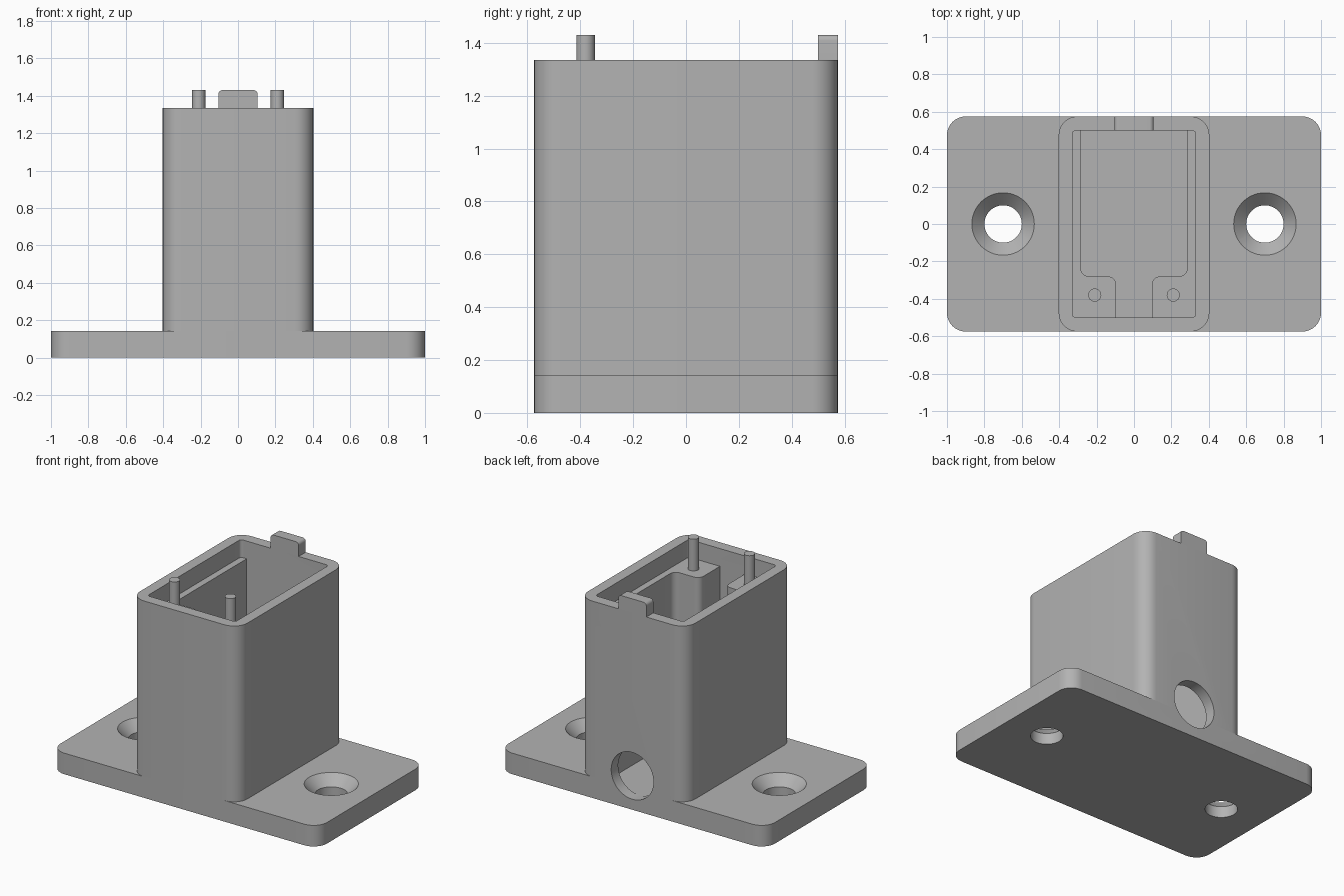
import bpy, bmesh, math
from mathutils import Matrix

if "Cube" in bpy.data.objects:
    bpy.data.objects.remove(bpy.data.objects["Cube"], do_unlink=True)

grey = bpy.data.materials.new("plain_grey")
grey.use_nodes = True
colour = (0.45, 0.45, 0.45, 1)
grey.diffuse_color = colour
grey.node_tree.nodes["Principled BSDF"].inputs["Base Color"].default_value = colour

HALF_Y, PLATE_TOP, TOWER_TOP, PEG_TOP = 0.575, 0.143, 1.335, 1.43
LEDGE, FLOOR = 1.215, 0.07


def finish(name, bm):
    bmesh.ops.recalc_face_normals(bm, faces=bm.faces[:])
    mesh = bpy.data.meshes.new(name)
    bm.to_mesh(mesh)
    bm.free()
    mesh.materials.append(grey)
    obj = bpy.data.objects.new(name, mesh)
    bpy.context.collection.objects.link(obj)
    return obj


def rounded(corners, steps=8):
    """Outline from (x, y, radius) right-angled corners."""
    pts, n = [], len(corners)
    for i, (x, y, r) in enumerate(corners):
        if r == 0:
            pts.append((x, y))
            continue
        dirs = []
        for j in (i - 1, (i + 1) % n):
            dx, dy = corners[j][0] - x, corners[j][1] - y
            d = math.hypot(dx, dy)
            dirs.append((dx / d, dy / d))
        (ax, ay), (bx, by) = dirs
        for k in range(steps + 1):
            t = k / steps * math.pi / 2
            u, v = r * (1 - math.sin(t)), r * (1 - math.cos(t))
            pts.append((x + ax * u + bx * v, y + ay * u + by * v))
    return pts


def rect(hx, hy, r):
    return rounded([(-hx, -hy, r), (hx, -hy, r), (hx, hy, r), (-hx, hy, r)])


def prism(name, outline, low, high, axis="z"):
    """Extrude an outline along z, or an x-z outline along y."""
    place = (lambda p, h: (p[0], p[1], h)) if axis == "z" else (lambda p, h: (p[0], h, p[1]))
    bm = bmesh.new()
    face = bm.faces.new([bm.verts.new(place(p, low)) for p in outline])
    new = bmesh.ops.extrude_face_region(bm, geom=[face])["geom"]
    verts = [v for v in new if isinstance(v, bmesh.types.BMVert)]
    bmesh.ops.translate(bm, verts=verts, vec=place((0, 0), high - low))
    return finish(name, bm)


def circle(cx, cy, r, n=48):
    return [(cx + r * math.cos(i * math.tau / n), cy + r * math.sin(i * math.tau / n))
            for i in range(n)]


def cone(name, x, r1, r2, z1, z2):
    bm = bmesh.new()
    bmesh.ops.create_cone(bm, cap_ends=True, segments=48, radius1=r1, radius2=r2,
                          depth=z2 - z1, matrix=Matrix.Translation((x, 0, (z1 + z2) / 2)))
    return finish(name, bm)


def carve(obj, cutters):
    for c in cutters:
        mod = obj.modifiers.new("cut", "BOOLEAN")
        mod.operation, mod.solver, mod.object = "DIFFERENCE", "EXACT", c
    graph = bpy.context.evaluated_depsgraph_get()
    graph.update()
    mesh = bpy.data.meshes.new_from_object(obj.evaluated_get(graph))
    obj.modifiers.clear()
    obj.data = mesh


# Base plate and hollow tower
plate = prism("base_plate", rect(1, HALF_Y, 0.1), 0, PLATE_TOP)
tower = prism("tower", rect(0.403, HALF_Y, 0.1), PLATE_TOP, TOWER_TOP)

# Cutters: upper recess, deep well with front slot, cable hole
recess = prism("recess_cutter", rect(0.33, 0.5, 0.02), LEDGE, 1.5)
half = [(0.095, -0.5, 0), (0.095, -0.28, 0.045), (0.285, -0.28, 0.045), (0.285, 0.5, 0)]
well = prism("well_cutter", rounded(half + [(-x, y, r) for x, y, r in reversed(half)]),
             FLOOR, LEDGE + 0.05)
cable = prism("cable_hole_cutter", circle(0, 0.23, 0.159), 0.45, 0.7, "y")

# Countersunk screw holes
screws = []
for x in (-0.7, 0.7):
    screws.append(cone("screw_cutter", x, 0.1, 0.1, -0.1, 0.3))
    screws.append(cone("countersink_cutter", x, 0.1, 0.177, 0.076, PLATE_TOP + 0.01))

carve(plate, [well, cable] + screws)
carve(tower, [recess, well, cable])
for c in [recess, well, cable] + screws:
    bpy.data.objects.remove(c, do_unlink=True)

# Locating pins on the ledges and the rear tab
parts = [plate, tower]
for side, x in (("right", -0.21), ("left", 0.21)):
    parts.append(prism(side + "_pin", circle(x, -0.38, 0.035, 32), LEDGE, PEG_TOP))
tab = rounded([(-0.105, TOWER_TOP, 0), (0.105, TOWER_TOP, 0),
               (0.105, PEG_TOP, 0.022), (-0.105, PEG_TOP, 0.022)])
parts.append(prism("rear_tab", tab, 0.5, HALF_Y, "y"))

# Smooth the rounded surfaces, keep the edges crisp
bpy.ops.object.select_all(action="DESELECT")
for p in parts:
    p.select_set(True)
bpy.context.view_layer.objects.active = plate
bpy.ops.object.shade_smooth_by_angle(angle=math.radians(30))
